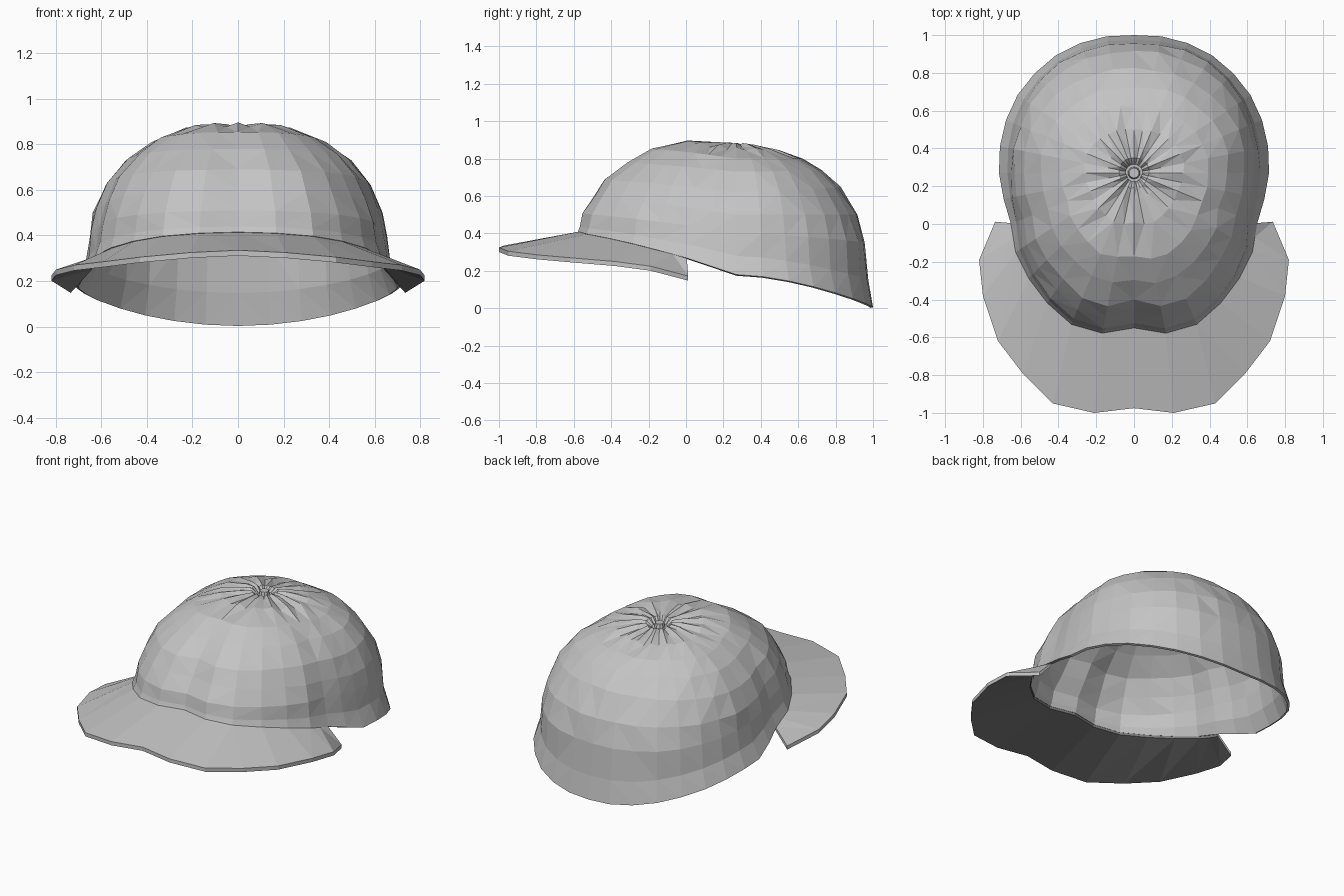
import bpy, bmesh, random
from math import sin, cos, pi, degrees

random.seed(4)
cube = bpy.data.objects.get("Cube")
if cube:
    bpy.data.objects.remove(cube)


def make_material(name, value):
    mat = bpy.data.materials.new(name)
    mat.use_nodes = True
    colour = (value, value, value, 1)
    mat.diffuse_color = colour
    mat.node_tree.nodes["Principled BSDF"].inputs["Base Color"].default_value = colour
    return mat


light_grey = make_material("light_grey", .55)
dark_grey = make_material("dark_grey", .19)

CENTRE_Y = 0.27
SIDES = 32
STEP = 2 * pi / SIDES

# Crown profiles from rim to top: (distance from the centre, height)
FRONT = [(.85, .415), (.84, .44), (.82, .51), (.765, .60), (.70, .69), (.58, .78),
         (.45, .855), (.27, .897), (.14, .89), (.08, .885), (.045, .85)]
SIDE = [(.715, .18), (.67, .28), (.655, .40), (.64, .50), (.59, .62), (.50, .73),
        (.40, .80), (.27, .86), (.14, .885), (.08, .885), (.045, .85)]
BACK = [(.73, .005), (.705, .15), (.69, .35), (.64, .50), (.55, .65), (.45, .74),
        (.35, .80), (.23, .845), (.13, .865), (.08, .875), (.045, .85)]
# Plan outline correction: (angle from the front, scale)
OUTLINE = [(0, .965), (11, 1.02), (20, 1.04), (39, .985), (52, .96), (60, .95),
           (70, .91), (90, 1), (121, 1.03), (150, 1.03), (180, 1)]


def outline_scale(angle):
    d = degrees(angle) % 360
    d = min(d, 360 - d)
    for (a, s), (b, t) in zip(OUTLINE, OUTLINE[1:]):
        if d <= b:
            return s + (t - s) * (d - a) / (b - a)
    return OUTLINE[-1][1]


def crown_point(angle, row, push=0, drop=0):
    """Blend the profiles around the head; angle zero is the front."""
    w, end = abs(cos(angle)), FRONT
    if cos(angle) < 0:
        w, end = w ** 1.7, BACK
    r = SIDE[row][0] * (1 - w) + end[row][0] * w
    z = SIDE[row][1] * (1 - w) + end[row][1] * w
    r = r * outline_scale(angle) - push
    return (r * sin(angle), CENTRE_Y - r * cos(angle), z - drop)


def add_object(name, bm, materials):
    bmesh.ops.recalc_face_normals(bm, faces=bm.faces)
    mesh = bpy.data.meshes.new(name)
    bm.to_mesh(mesh)
    bm.free()
    for mat in materials:
        mesh.materials.append(mat)
    obj = bpy.data.objects.new(name, mesh)
    bpy.context.collection.objects.link(obj)
    return obj


# Crown: faceted dome with gathered folds around the top button
bm = bmesh.new()
rings = []
for row in range(len(SIDE)):
    ring = []
    for k in range(SIDES):
        push = drop = 0
        if 2 <= row <= 6:
            push = random.uniform(-.007, .007)
        if row >= 7 and k % 2:
            drop = random.uniform(.006, .02)
        if k % (SIDES // 2) == SIDES // 4 and 3 <= row <= 8:
            push = .008
        ring.append(bm.verts.new(crown_point(k * STEP, row, push, drop)))
    rings.append(ring)
for low, high in zip(rings, rings[1:]):
    for k in range(SIDES):
        n = (k + 1) % SIDES
        bm.faces.new((low[k], low[n], high[n], high[k]))
bm.faces.new(rings[-1])
bmesh.ops.triangulate(bm, faces=[f for f in bm.faces if len(f.verts) == 4])
crown = add_object("crown", bm, [light_grey])
shell = crown.modifiers.new("thickness", 'SOLIDIFY')
shell.thickness = .015
shell.offset = -1

# Visor: closed strip from the crown rim to the scalloped edge, dark underneath
OUTER = [(0, -.975, .335), (.21, -1, .325), (.43, -.95, .305), (.59, -.79, .285),
         (.72, -.62, .27), (.80, -.38, .25), (.82, -.19, .225), (.735, .012, .172)]
INNER = [0, 1, 2, 3, 4, 5, 5.5, 6]
sections = []
for k, (x, y, z) in zip(INNER, OUTER):
    ix, iy, iz = crown_point(k * STEP, 0, push=.01)
    sections.append([(ix, iy, iz), (x, y, z), (x, y, z - .024), (ix, iy, iz - .02)])
mirrored = [[(-x, y, z) for x, y, z in s] for s in sections[:0:-1]]
bm = bmesh.new()
loops = [[bm.verts.new(p) for p in s] for s in mirrored + sections]
for a, b in zip(loops, loops[1:]):
    # top, outer edge, underside, inner edge; matching diagonals keep it even
    for p, q, colour in ((0, 1, 0), (1, 2, 0), (3, 2, 1), (0, 3, 1)):
        for corners in ((a[p], a[q], b[q]), (a[p], b[q], b[p])):
            bm.faces.new(corners).material_index = colour
bm.faces.new(loops[0])
bm.faces.new(loops[-1])
add_object("visor", bm, [light_grey, dark_grey])

# Top button
bm = bmesh.new()
bmesh.ops.create_cone(bm, cap_ends=True, segments=10, radius1=.034, radius2=.027, depth=.03)
bmesh.ops.translate(bm, vec=(0, CENTRE_Y, .862), verts=bm.verts)
add_object("top_button", bm, [light_grey])
